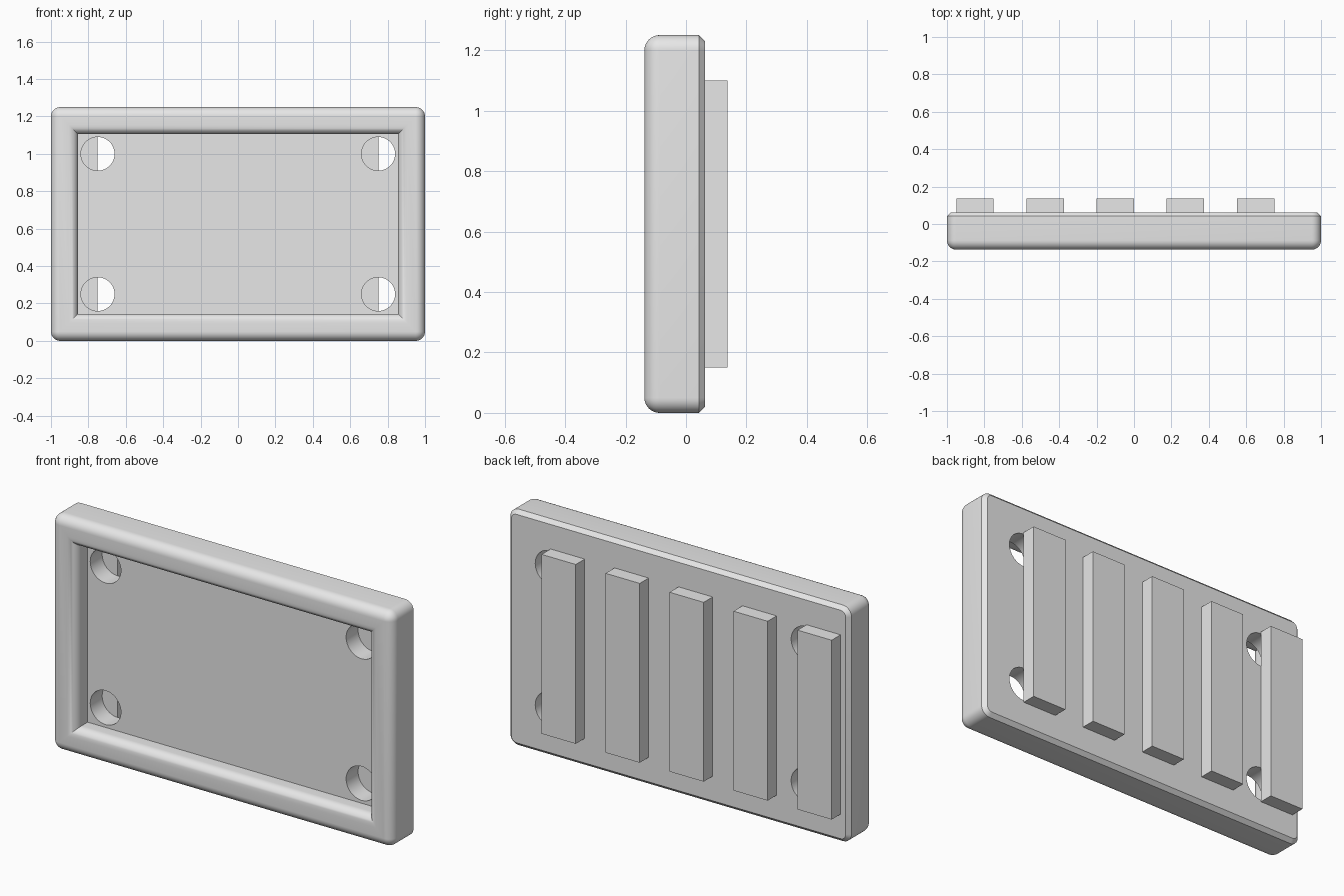
import bpy, bmesh, math
from mathutils import Matrix, Vector

if "Cube" in bpy.data.objects:
    bpy.data.objects.remove(bpy.data.objects["Cube"], do_unlink=True)

W, H = 2.0, 1.25                    # plate width and height
FRONT, BACK = -0.1375, 0.0625       # plate front and back planes
R, CHAMFER, BORDER = 0.05, 0.02, 0.145
FLOOR = FRONT + 0.1                 # pocket floor
STEPS = 8

grey = bpy.data.materials.new("plain grey")
grey.diffuse_color = (0.8, 0.8, 0.8, 1)
grey.use_nodes = True
grey.node_tree.nodes["Principled BSDF"].inputs["Base Color"].default_value = (0.8, 0.8, 0.8, 1)


def make_object(name, bm):
    mesh = bpy.data.meshes.new(name)
    bm.to_mesh(mesh)
    bm.free()
    mesh.materials.append(grey)
    obj = bpy.data.objects.new(name, mesh)
    bpy.context.collection.objects.link(obj)
    return obj


def ring(bm, inset, y, radius):
    """Rounded rectangle of vertices, standing upright at depth y."""
    verts = []
    for k, (sx, sz) in enumerate([(1, 1), (-1, 1), (-1, -1), (1, -1)]):
        cx = sx * (W / 2 - inset - radius)
        cz = H / 2 + sz * (H / 2 - inset - radius)
        for i in range(STEPS + 1):
            a = (k + i / STEPS) * math.pi / 2
            verts.append(bm.verts.new((cx + radius * math.cos(a), y, cz + radius * math.sin(a))))
    return verts


# Framed plate: back chamfer, side, front fillet, pocket fillet, pocket wall
sections = [(CHAMFER, BACK, R - CHAMFER), (0, BACK - CHAMFER, R)]
arc = [i / STEPS * math.pi / 2 for i in range(STEPS + 1)]
for a in arc:
    inset = R * (1 - math.cos(a))
    sections.append((inset, FRONT + R * (1 - math.sin(a)), max(R - inset, 0)))
for a in arc:
    sections.append((BORDER - R + R * math.sin(a), FRONT + R * (1 - math.cos(a)), 0))
sections.append((BORDER, FLOOR, 0))

bm = bmesh.new()
rings = [ring(bm, *s) for s in sections]
for a, b in zip(rings, rings[1:]):
    for i in range(len(a)):
        j = (i + 1) % len(a)
        bm.faces.new((a[i], a[j], b[j], b[i]))
bm.faces.new(rings[0])
bm.faces.new(rings[-1])
bmesh.ops.remove_doubles(bm, verts=bm.verts, dist=1e-5)
bmesh.ops.recalc_face_normals(bm, faces=bm.faces)
plate = make_object("framed_plate", bm)

# Four corner holes
bm = bmesh.new()
for x in (-0.75, 0.75):
    for z in (0.25, 1.0):
        place = Matrix.Translation((x, 0, z)) @ Matrix.Rotation(math.pi / 2, 4, "X")
        bmesh.ops.create_cone(bm, cap_ends=True, segments=48, radius1=0.09,
                              radius2=0.09, depth=0.17, matrix=place)
cutter = make_object("hole_cutter", bm)
cutter.hide_render = True
cutter.hide_set(True)
cut = plate.modifiers.new("holes", "BOOLEAN")
cut.operation, cut.solver, cut.object = "DIFFERENCE", "EXACT", cutter
bpy.ops.object.select_all(action="DESELECT")
bpy.context.view_layer.objects.active = plate
plate.select_set(True)
bpy.ops.object.modifier_apply(modifier=cut.name)
bpy.data.objects.remove(cutter, do_unlink=True)
bpy.ops.object.shade_smooth_by_angle(angle=math.radians(30))

# Five upright bars on the back, evenly spaced
for n in range(5):
    bm = bmesh.new()
    centre = Vector((-0.85 + n * 0.375, BACK + 0.0375, H / 2))
    bmesh.ops.create_cube(bm, size=1, matrix=Matrix.Translation(centre)
                          @ Matrix.Diagonal((0.2, 0.075, 0.95, 1)))
    make_object(f"back_bar_{n + 1}", bm)
